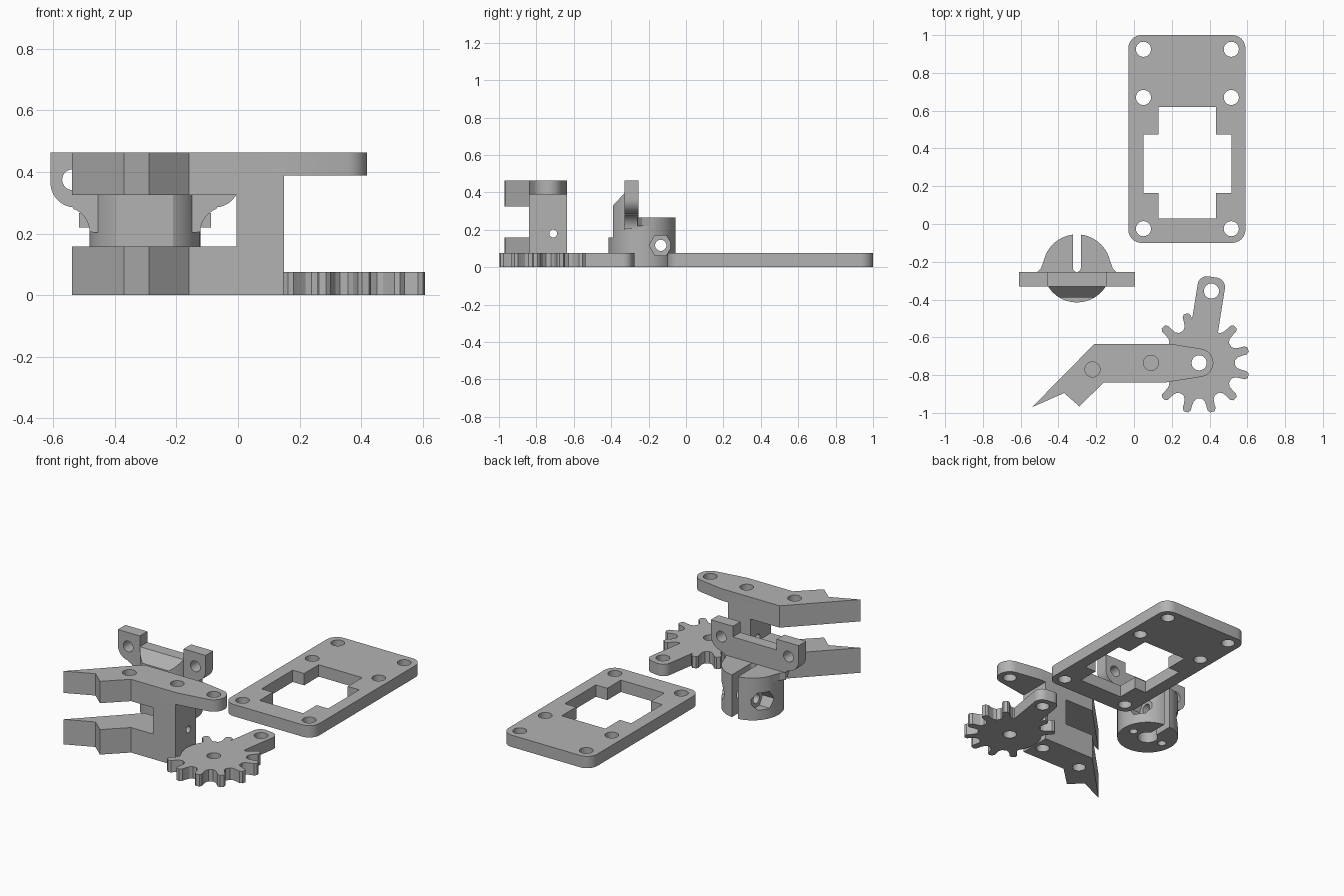
import bpy, bmesh
from math import sin, cos, pi, radians

cube = bpy.data.objects.get("Cube")
if cube:
    bpy.data.objects.remove(cube, do_unlink=True)

grey = bpy.data.materials.new("plain grey")
grey.use_nodes = True
grey.diffuse_color = (0.45, 0.45, 0.45, 1)
grey.node_tree.nodes["Principled BSDF"].inputs["Base Color"].default_value = (0.45, 0.45, 0.45, 1)

AXES = {"x": lambda u, v, w: (w, u, v),
        "y": lambda u, v, w: (u, w, v),
        "z": lambda u, v, w: (u, v, w)}


def prism(name, outline, lo, hi, axis="z"):
    """Extrude a 2D outline between lo and hi along an axis."""
    place = AXES[axis]
    bm = bmesh.new()
    bottom = [bm.verts.new(place(u, v, lo)) for u, v in outline]
    top = [bm.verts.new(place(u, v, hi)) for u, v in outline]
    bm.faces.new(bottom)
    bm.faces.new(top)
    n = len(outline)
    for i in range(n):
        j = (i + 1) % n
        bm.faces.new((bottom[i], bottom[j], top[j], top[i]))
    bmesh.ops.recalc_face_normals(bm, faces=bm.faces)
    mesh = bpy.data.meshes.new(name)
    bm.to_mesh(mesh)
    bm.free()
    mesh.materials.append(grey)
    ob = bpy.data.objects.new(name, mesh)
    bpy.context.collection.objects.link(ob)
    return ob


def arc(cx, cy, r, start, end, steps):
    return [(cx + r * cos(radians(start + (end - start) * i / steps)),
             cy + r * sin(radians(start + (end - start) * i / steps))) for i in range(steps + 1)]


def circle(cx, cy, r, sides=32):
    return arc(cx, cy, r, 0, 360, sides)[:-1]


def rect(x0, x1, y0, y1):
    return [(x0, y0), (x1, y0), (x1, y1), (x0, y1)]


def rounded_rect(x0, x1, y0, y1, r):
    return (arc(x1 - r, y1 - r, r, 0, 90, 8) + arc(x0 + r, y1 - r, r, 90, 180, 8)
            + arc(x0 + r, y0 + r, r, 180, 270, 8) + arc(x1 - r, y0 + r, r, 270, 360, 8))


def combine(ob, others, operation="DIFFERENCE"):
    """Apply booleans and discard the helper shapes."""
    for other in others:
        mod = ob.modifiers.new("combine", "BOOLEAN")
        mod.operation, mod.solver, mod.object = operation, "EXACT", other
    bpy.context.view_layer.update()
    graph = bpy.context.evaluated_depsgraph_get()
    mesh = bpy.data.meshes.new_from_object(ob.evaluated_get(graph))
    ob.modifiers.clear()
    ob.data = mesh
    for other in others:
        bpy.data.objects.remove(other, do_unlink=True)


def smooth(ob):
    bpy.ops.object.select_all(action="DESELECT")
    ob.select_set(True)
    bpy.context.view_layer.objects.active = ob
    bpy.ops.object.shade_smooth_by_angle(angle=radians(25))


T = 0.075   # sheet thickness
R = 0.04    # screw hole radius

# Servo mounting plate with six holes and a stepped window
plate = prism("mounting_plate", rounded_rect(-0.03, 0.59, -0.1, 1.0, 0.07), 0, T)
window = [(0.13, 0.03), (0.435, 0.03), (0.435, 0.165), (0.515, 0.165), (0.515, 0.475), (0.435, 0.475),
          (0.435, 0.62), (0.13, 0.62), (0.13, 0.475), (0.05, 0.475), (0.05, 0.165), (0.13, 0.165)]
combine(plate, [prism("cutter", window, -1, 1)]
        + [prism("cutter", circle(x, y, R), -1, 1) for x in (0.05, 0.515) for y in (0.925, 0.67, -0.025)])

# Gear, with no teeth where the finger joins it
GX, GY = 0.345, -0.735
gear_outline = []
for k in range(12):
    mid = 15 + 30 * k
    if mid in (165, 195):
        profile = [(-10, 0.19), (0, 0.19), (10, 0.19)]
    else:
        profile = [(-11, 0.19), (-7, 0.205), (-5.5, 0.23), (-5, 0.255), (-2.5, 0.269),
                   (2.5, 0.269), (5, 0.255), (5.5, 0.23), (7, 0.205), (11, 0.19)]
    gear_outline += [(GX + r * cos(radians(mid + a)), GY + r * sin(radians(mid + a))) for a, r in profile]
gear = prism("gear", gear_outline, 0, T)

# Lever arm on the gear
tilt = radians(81)
lever = prism("gear_lever", [(GX + u * cos(tilt) - v * sin(tilt), GY + u * sin(tilt) + v * cos(tilt))
                             for u, v in rounded_rect(0.06, 0.46, -0.073, 0.073, 0.05)], 0, T)
combine(gear, [lever], "UNION")
combine(gear, [prism("cutter", circle(GX, GY, R), -1, 1),
               prism("cutter", circle(0.41, -0.355, R), -1, 1)])

# Gripper finger: plan outline intersected with a forked side profile
finger_plan = ([(-0.54, -0.97), (-0.37, -0.895), (-0.29, -0.965), (-0.16, -0.84), (0.16, -0.84)]
               + arc(GX, GY, T, -80, 80, 16) + [(0.2, -0.635), (-0.21, -0.635)])
fork = [(-0.7, 0), (0.15, 0), (0.15, 0.388), (0.6, 0.388), (0.6, 0.463), (-0.7, 0.463),
        (-0.7, 0.325), (-0.005, 0.325), (-0.005, 0.158), (-0.7, 0.158)]
finger = prism("gripper_finger", finger_plan, -0.1, 0.6)
combine(finger, [prism("fork", fork, -1.2, -0.4, "y")], "INTERSECT")
cuts = [prism("cutter", circle(GX, GY, R), 0.3, 1),
        prism("cutter", circle(-0.71, 0.18, 0.021), -0.1, 0.3, "x")]
for x, y in ((0.09, -0.735), (-0.22, -0.77)):
    cuts += [prism("cutter", circle(x, y, R), 0.37, 1), prism("cutter", circle(x, y, R), -1, 0.09)]
combine(finger, cuts)

# Wrist clamp: cylinder intersected with a stepped side profile
CX, CY = -0.3025, -0.235
wrist = prism("wrist_clamp", circle(CX, CY, 0.18, 64), -0.1, 0.6)
step = [(0, 0), (-0.45, 0), (-0.45, 0.158), (-0.39, 0.158), (-0.39, 0.33), (-0.33, 0.395),
        (-0.255, 0.395), (-0.255, 0.267), (0, 0.267)]
combine(wrist, [prism("step", step, -1, 1, "x")], "INTERSECT")
slot = arc(CX, -0.233, 0.021, 180, 360, 12) + [(CX + 0.021, 0.1), (CX - 0.021, 0.1)]
cuts = [prism("cutter", slot, -1, 1),
        prism("cutter", circle(CX, CY, 0.06), -1, 0.1),
        prism("cutter", circle(-0.135, 0.117, 0.03), -0.8, 0.2, "x")]
for side in (-1, 1):
    cuts.append(prism("cutter", circle(CX + side * 0.11, CY, 0.025), -1, 0.05))
    a, b = sorted((CX + side * 0.095, CX + side * 0.25))
    cuts.append(prism("cutter", circle(-0.135, 0.117, 0.062, 6), a, b, "x"))
combine(wrist, cuts)

# Drilled ears and their small gussets on both sides of the clamp
parts = [plate, gear, finger, wrist]
ear_outline = ([(0.12, 0.39), (0.153, 0.395), (0.153, 0.463), (0.307, 0.463)]
               + arc(0.227, 0.365, 0.08, 0, -85, 10)
               + arc(0.26, 0.205, 0.08, 110, 180, 8) + [(0.12, 0.2)])
gusset_outline = [(0.15, -0.26), (0.215, -0.26), (0.19, -0.235), (0.174, -0.19), (0.15, -0.19)]
for side, word in ((-1, "right"), (1, "left")):
    ear = prism(word + "_ear", [(CX + side * u, v) for u, v in ear_outline], -0.33, -0.255, "y")
    combine(ear, [prism("cutter", circle(CX + side * 0.235, 0.375, 0.034), -1, 1, "y")])
    gusset = prism(word + "_gusset", [(CX + side * u, v) for u, v in gusset_outline], 0.22, 0.267)
    parts += [ear, gusset]

for part in parts:
    smooth(part)
